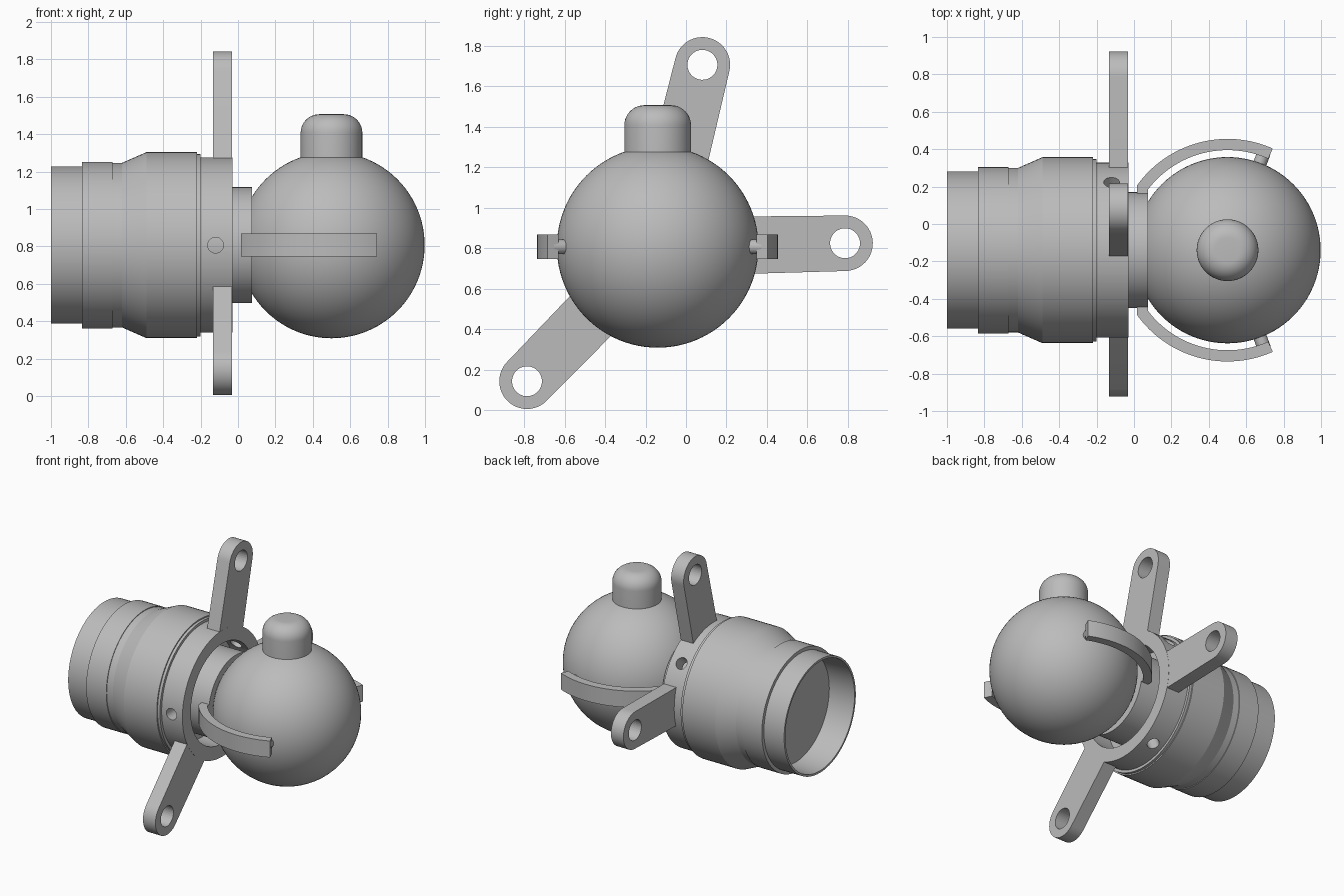
import bpy, bmesh
from math import sin, cos, pi, radians
from mathutils import Matrix, Vector

if "Cube" in bpy.data.objects:
    bpy.data.objects.remove(bpy.data.objects["Cube"])

AXIS = Vector((0, -0.14, 0.807))      # main axis runs along x through this point
BALL = AXIS + Vector((0.5, 0, 0))

grey = bpy.data.materials.new("plain grey")
grey.use_nodes = True
grey.diffuse_color = (0.5, 0.5, 0.5, 1)
grey.node_tree.nodes["Principled BSDF"].inputs["Base Color"].default_value = (0.5, 0.5, 0.5, 1)


def finish(name, bm, matrix):
    bmesh.ops.remove_doubles(bm, verts=bm.verts, dist=1e-5)
    bmesh.ops.recalc_face_normals(bm, faces=bm.faces)
    mesh = bpy.data.meshes.new(name)
    bm.to_mesh(mesh)
    bm.free()
    mesh.transform(matrix)
    mesh.materials.append(grey)
    ob = bpy.data.objects.new(name, mesh)
    bpy.context.collection.objects.link(ob)
    return ob


def lathe(name, profile, matrix, closed=False, n=96):
    """Revolve (distance along x, radius) points about local x."""
    bm = bmesh.new()
    rings = [[bm.verts.new((x, r * cos(2 * pi * i / n), r * sin(2 * pi * i / n)))
              for i in range(n)] for x, r in profile]
    pairs = list(zip(rings, rings[1:])) + ([(rings[-1], rings[0])] if closed else [])
    for a, b in pairs:
        for i in range(n):
            j = (i + 1) % n
            bm.faces.new((a[i], a[j], b[j], b[i]))
    return finish(name, bm, matrix)


def slab(name, outline, low, high, matrix):
    """Extrude a flat outline along local z."""
    bm = bmesh.new()
    face = bm.faces.new([bm.verts.new((x, y, low)) for x, y in outline])
    out = bmesh.ops.extrude_face_region(bm, geom=[face])
    verts = [v for v in out["geom"] if isinstance(v, bmesh.types.BMVert)]
    bmesh.ops.translate(bm, verts=verts, vec=(0, 0, high - low))
    return finish(name, bm, matrix)


def cut(target, cutter):
    cutter.hide_render = True
    cutter.hide_viewport = True
    mod = target.modifiers.new("hole", "BOOLEAN")
    mod.operation, mod.solver, mod.object = "DIFFERENCE", "EXACT", cutter


def arc(radius, start, end, n):
    return [(radius * cos(radians(start + (end - start) * i / n)),
             radius * sin(radians(start + (end - start) * i / n))) for i in range(n + 1)]


on_axis = Matrix.Translation(AXIS)
# local x points outward from the axis in the y-z plane, local z along world x
FLAT = Matrix(((0, 0, 1, 0), (1, 0, 0, 0), (0, 1, 0, 0), (0, 0, 0, 1)))


def radial(angle):
    return on_axis @ FLAT @ Matrix.Rotation(radians(angle), 4, "Z")


parts = []

# Stepped barrel with a recessed rear face
parts.append(lathe("barrel", [
    (-0.8, 0), (-0.8, 0.395), (-1, 0.405), (-1, 0.42), (-0.835, 0.42), (-0.835, 0.445),
    (-0.67, 0.445), (-0.67, 0.44), (-0.62, 0.44), (-0.49, 0.497), (-0.22, 0.497),
    (-0.22, 0.488), (-0.2, 0.488), (-0.2, 0)], on_axis))

# Neck and ball
parts.append(lathe("neck", [(-0.2, 0), (-0.2, 0.31), (0.075, 0.31), (0.075, 0)], on_axis))
parts.append(lathe("ball", [(-0.498 * cos(pi * i / 48), 0.498 * sin(pi * i / 48))
                            for i in range(49)], Matrix.Translation(BALL)))

# Rounded knob on top of the ball
dome = [(0.6 + 0.1 * sin(a), 0.065 + 0.1 * cos(a)) for a in [pi / 2 * i / 10 for i in range(11)]]
parts.append(lathe("top_knob", [(0.4, 0), (0.4, 0.165)] + dome + [(0.7, 0)],
                   Matrix.Translation(BALL) @ Matrix.Rotation(-pi / 2, 4, "Y"), n=64))

# Mounting ring with radial screw holes
ring = lathe("mounting_ring", [(-0.205, 0.37), (-0.205, 0.468), (-0.03, 0.468), (-0.03, 0.37)],
             on_axis, closed=True)
parts.append(ring)
for angle in (39, 180, 295):
    cut(ring, lathe("screw_hole_cutter", [(0.3, 0), (0.3, 0.042), (0.6, 0.042), (0.6, 0)],
                    radial(angle) @ Matrix.Translation((0, 0, -0.12)), n=32))

# Three arms with rounded, drilled ends
for i, angle in enumerate((76.2, 1.1, 225.8)):
    tip = [(0.926 + x, y) for x, y in arc(0.137, -90, 90, 24)]
    arm = slab(f"mounting_arm_{i + 1}", [(0.41, -0.142)] + tip + [(0.41, 0.142)],
               -0.133, -0.031, radial(angle))
    cut(arm, slab("arm_hole_cutter", [(0.926 + x, y) for x, y in arc(0.074, 0, 350, 35)],
                  -0.3, 0.1, radial(angle)))
    parts.append(arm)

# Curved side brackets, each with a pivot pin into the ball
for side, label in ((1, "back"), (-1, "front")):
    flip = Matrix.Translation(BALL) @ Matrix.Diagonal((1, side, 1, 1))
    outline = arc(0.595, 66, 144.6, 32) + [(-0.485, 0.29), (-0.425, 0.29)] + arc(0.535, 142.6, 66, 32)
    bracket = slab(f"{label}_bracket", outline, -0.061, 0.061, flip)
    pin = lathe(f"{label}_pivot_pin", [(0.45, 0), (0.45, 0.036), (0.56, 0.036), (0.56, 0)],
                flip @ Matrix.Rotation(radians(69.5), 4, "Z"), n=32)
    for ob in (bracket, pin):
        if side < 0:
            ob.data.flip_normals()
        parts.append(ob)

# Smooth round surfaces, keep hard edges
bpy.ops.object.select_all(action="DESELECT")
for ob in parts:
    ob.select_set(True)
bpy.context.view_layer.objects.active = parts[0]
bpy.ops.object.shade_smooth_by_angle(angle=radians(20))
